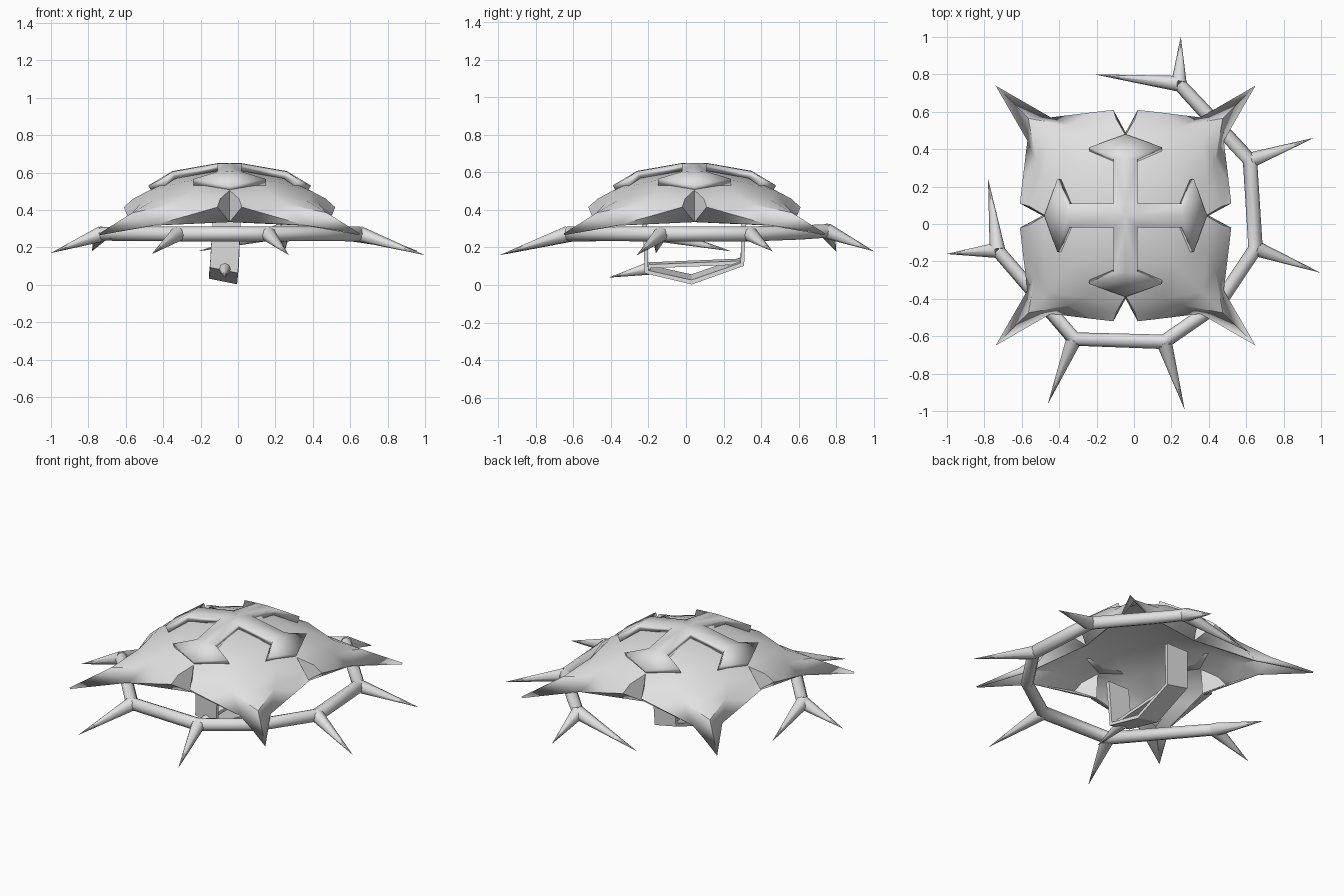
import bpy, bmesh, math
from mathutils import Vector, Matrix

if "Cube" in bpy.data.objects:
    bpy.data.objects.remove(bpy.data.objects["Cube"])

CX, CY = -0.045, 0.045            # shell centre
grey = bpy.data.materials.new("plain_grey")
grey.diffuse_color = (0.75, 0.75, 0.75, 1)
grey.use_nodes = True
grey.node_tree.nodes["Principled BSDF"].inputs["Base Color"].default_value = grey.diffuse_color


def make(name, bm, angle=35):
    me = bpy.data.meshes.new(name)
    bm.to_mesh(me)
    bm.free()
    ob = bpy.data.objects.new(name, me)
    bpy.context.collection.objects.link(ob)
    me.materials.append(grey)
    bpy.ops.object.select_all(action='DESELECT')
    ob.select_set(True)
    bpy.context.view_layer.objects.active = ob
    bpy.ops.object.shade_smooth_by_angle(angle=math.radians(angle))
    return ob


def fourfold(name, pts, faces, thickness, angle):
    """Mirror a half-quadrant over its diagonal, then turn it four times."""
    bm = bmesh.new()
    for k in range(4):
        rot = Matrix.Rotation(k * math.pi / 2, 4, 'Z')
        for swap in (False, True):
            vs = {}
            for key, (x, y, z) in pts.items():
                p = rot @ Vector((y, x, z) if swap else (x, y, z))
                vs[key] = bm.verts.new(p + Vector((CX, CY, 0)))
            for f in faces:
                face = bm.faces.new([vs[c] for c in f])
                face.normal_update()
                if face.normal.z < 0:
                    face.normal_flip()
    bmesh.ops.remove_doubles(bm, verts=bm.verts, dist=0.0005)
    bmesh.ops.recalc_face_normals(bm, faces=bm.faces)
    ob = make(name, bm, angle)
    mod = ob.modifiers.new("thickness", 'SOLIDIFY')
    mod.thickness = thickness
    mod.offset = -1
    return ob


# Domed shell: four panels with folded notches and undercut rims, each drawn out to a spike
shell = dict(A=(0, 0, .62), B=(0, .25, .585), C=(0, .43, .505), D=(.05, .515, .46),
             E=(.065, .565, .415), P=(.17, .553, .385), F=(.40, .525, .32), G=(.695, .695, .275),
             H=(.41, .41, .45), I=(.25, .25, .55), J=(.20, .44, .50),
             K=(.30, .48, .43), L=(.52, .52, .385), W=(0, .445, .335))
fourfold("shell", shell, ["ABI", "BCJI", "IJH", "CDJ", "DPKJ", "DEP", "JKH", "PFK", "KFL",
                          "FGL", "HKL", "CWED", "WEP", "WPF"], 0.01, 45)

# Raised cross plate on top of the dome
cross = dict(a=(0, 0, .65), b=(.065, .065, .648), c=(.065, .305, .605), d=(.195, .365, .565),
             e=(0, .435, .53), f=(0, .305, .608), g=(0, .065, .65))
fourfold("cross_plate", cross, ["agb", "gfcb", "fedc"], 0.04, 30)


def tube(bm, path, radii, sides=8):
    """Sweep a ring along a path, closing to a point where the radius is zero."""
    path = [Vector(p) for p in path]
    rings = []
    for i, p in enumerate(path):
        t = (path[min(i + 1, len(path) - 1)] - path[max(i - 1, 0)]).normalized()
        side = t.cross(Vector((0, 0, 1))).normalized()
        up = side.cross(t)
        r = max(radii[i], 0.0005)
        rings.append([bm.verts.new(p + r * (math.cos(a) * side + math.sin(a) * up))
                      for a in (math.tau * k / sides for k in range(sides))])
    for r0, r1 in zip(rings, rings[1:]):
        for k in range(sides):
            n = (k + 1) % sides
            bm.faces.new((r0[k], r0[n], r1[n], r1[k]))
    bm.faces.new(rings[0])
    bm.faces.new(rings[-1])
    bmesh.ops.recalc_face_normals(bm, faces=bm.faces)


# Thorny vine curling round below the shell
Z = 0.272
nodes = [(-.73, -.14, Z), (-.32, -.615, Z), (.16, -.63, Z), (.45, -.43, Z),
         (.65, -.13, Z), (.62, .34, Z), (.37, .61, .28), (.24, .75, .288)]
bm = bmesh.new()
tube(bm, nodes, [.036, .04, .04, .038, .04, .04, .038, .036])
make("vine", bm, 60)

# Thorns: (node index, tip)
thorns = [(0, (-1.0, -.16, .17)), (0, (-.78, .24, .18)), (1, (-.46, -.96, .165)),
          (2, (.27, -.99, .16)), (4, (.995, -.26, .16)), (5, (.96, .46, .18)),
          (7, (.25, 1.0, .18)), (7, (-.21, .80, .18))]
bm = bmesh.new()
for i, tip in thorns:
    tube(bm, [nodes[i], tip], [.042, 0])
make("thorns", bm, 60)


def strap(name, path, widths, thick, x0=-0.06):
    """Flat band following a path in the y-z plane; path items are (y, z, x shift)."""
    bm = bmesh.new()
    rows = []
    for i, (y, z, dx) in enumerate(path):
        a, b = path[max(i - 1, 0)], path[min(i + 1, len(path) - 1)]
        n = Vector((0, -(b[1] - a[1]), b[0] - a[0])).normalized() * thick / 2
        c, w = Vector((x0 + dx, y, z)), Vector((widths[i] / 2, 0, 0))
        tilt = Vector((0, 0, -.1 * widths[i])) if z < .2 else Vector()
        rows.append([bm.verts.new(q) for q in (c - w - n - tilt, c + w - n + tilt,
                                               c + w + n + tilt, c - w + n - tilt)])
    for r0, r1 in zip(rows, rows[1:]):
        for k in range(4):
            n = (k + 1) % 4
            bm.faces.new((r0[k], r0[n], r1[n], r1[k]))
    bm.faces.new(rows[0])
    bm.faces.new(rows[-1])
    bmesh.ops.recalc_face_normals(bm, faces=bm.faces)
    make(name, bm, 30)


# Hand grip hanging inside the shell, with a thin brace and a pointed end
strap("grip", [(-.22, .35, 0), (-.21, .085, -.015), (.03, .03, -.02), (.30, .125, -.01),
               (.31, .37, 0)], [.15, .15, .15, .15, .15], 0.024)
strap("grip_brace", [(-.20, .105, -.01), (.30, .125, 0)], [.06, .06], 0.02)
bm = bmesh.new()
tube(bm, [(-.07, -.19, .09), (-.07, -.41, .04)], [.035, 0])
make("grip_point", bm, 60)
